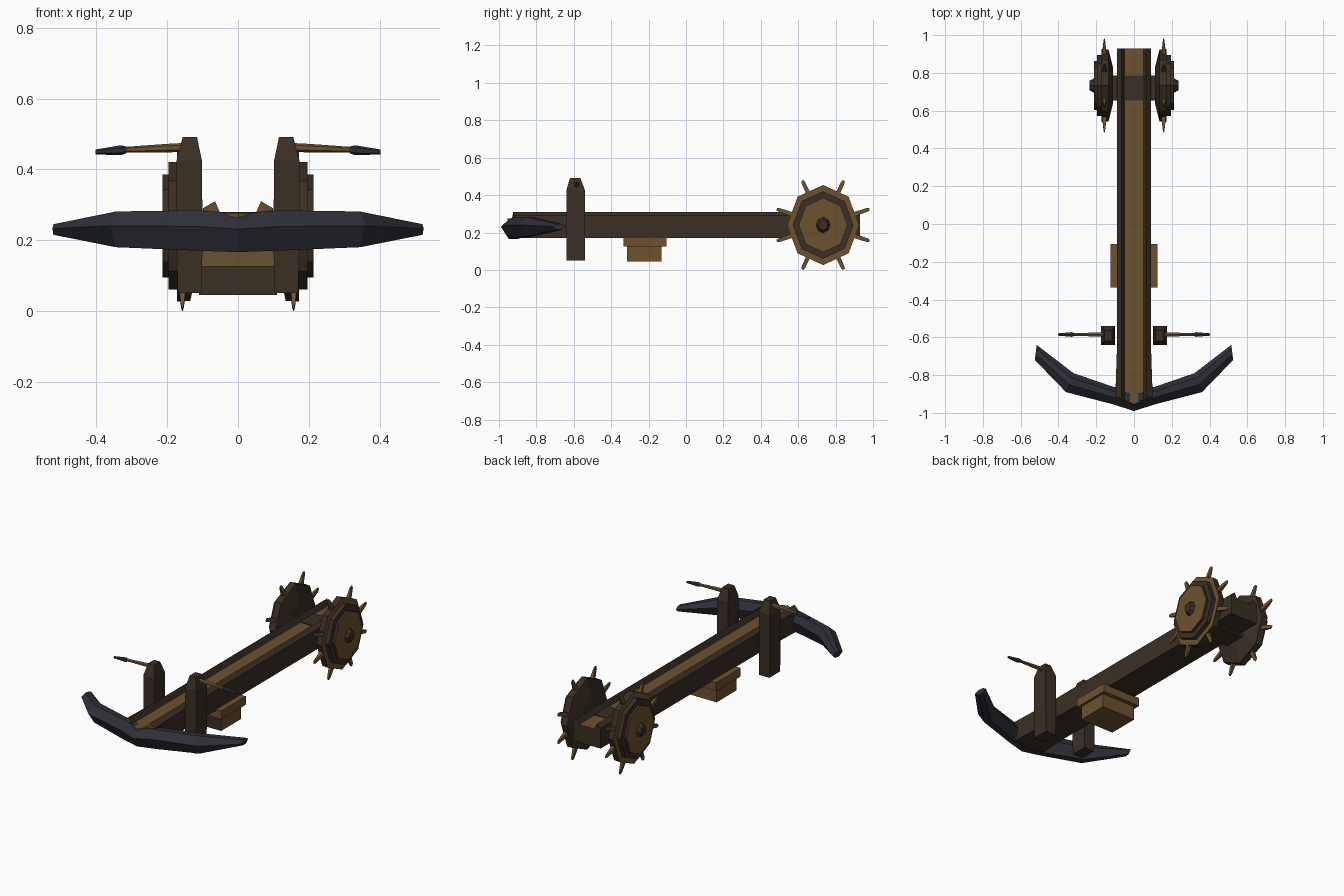
import bpy, bmesh, math
from mathutils import Vector

if "Cube" in bpy.data.objects:
    bpy.data.objects.remove(bpy.data.objects["Cube"])


def mat(name, rgb):
    m = bpy.data.materials.new(name)
    m.diffuse_color = (*rgb, 1)
    m.use_nodes = True
    m.node_tree.nodes["Principled BSDF"].inputs["Base Color"].default_value = m.diffuse_color
    return m


DARK = mat("dark_wood", (0.042, 0.028, 0.018))
TAN = mat("light_wood", (0.155, 0.085, 0.028))
IRON = mat("blue_iron", (0.028, 0.029, 0.040))


def make(name, bm, mats):
    bmesh.ops.recalc_face_normals(bm, faces=bm.faces[:])
    me = bpy.data.meshes.new(name)
    bm.to_mesh(me)
    bm.free()
    for m in mats:
        me.materials.append(m)
    ob = bpy.data.objects.new(name, me)
    bpy.context.collection.objects.link(ob)
    return ob


def loft(rings, mats, name, rule=None, caps=(0, 0)):
    """Skin a list of equal-length rings; rule(ring, side) gives the material."""
    bm = bmesh.new()
    vs = [[bm.verts.new(p) for p in r] for r in rings]
    n = len(rings[0])
    for i in range(len(vs) - 1):
        for j in range(n):
            k = (j + 1) % n
            f = bm.faces.new((vs[i][j], vs[i][k], vs[i + 1][k], vs[i + 1][j]))
            f.material_index = rule(i, j) if rule else 0
    bm.faces.new(vs[0]).material_index = caps[0]
    bm.faces.new(vs[-1]).material_index = caps[1]
    return make(name, bm, mats)


def rect(x0, x1, y0, y1, z):
    return [(x0, y0, z), (x1, y0, z), (x1, y1, z), (x0, y1, z)]


def poly_x(x, y, z, r, n=6):
    """Regular ring facing along x."""
    return [(x, y + r * math.sin(2 * math.pi * j / n), z + r * math.cos(2 * math.pi * j / n))
            for j in range(n)]


# Main beam: grooved section, slightly flared and pointed at the front
half = [(0.09, 0.17), (0.09, 0.29), (0.065, 0.31), (0.05, 0.276)]
section = half + [(-x, z) for x, z in reversed(half)]
back = [(x, 0.93, z) for x, z in section]
middle = [(x, -0.65, z) for x, z in section]
front = [(x * (1.1 if abs(x) > 0.08 else 1), -0.95 + 0.4 * abs(x), z) for x, z in section]
loft([back, middle, front], [DARK, TAN], "beam",
     lambda i, j: 1 if j == 3 else 0, (0, 1))
# Pointed front end of the groove floor
loft([[(-0.05, -0.93, z), (0, -0.955, z), (0.05, -0.93, z), (0, -0.9, z)]
      for z in (0.18, 0.276)], [TAN], "groove_tip")

# Bow: hexagonal section swept through stations (x, front y, back y, low z, high z)
stations = [(0, -0.99, -0.87, 0.166, 0.274), (0.11, -0.955, -0.862, 0.170, 0.284),
            (0.36, -0.89, -0.79, 0.180, 0.281), (0.525, -0.72, -0.64, 0.215, 0.245)]
rings = []
for s, (x, yf, yb, zl, zh) in [(-1, p) for p in reversed(stations[1:])] + [(1, p) for p in stations]:
    zm = zl + 0.6 * (zh - zl)
    ring = []
    for t, z in ((0, zm), (0.4, zh), (0.75, zh), (1, zm), (0.75, zl), (0.35, zl)):
        xi = x - t * (0.04 if 0.3 < x < 0.4 else 0.01 if x > 0.4 else 0)
        ring.append((s * xi, yf + t * (yb - yf), z))
    rings.append(ring)
loft(rings, [IRON], "bow")

# Stepped block under the beam, dark on its front face
loft([rect(-0.125, 0.125, -0.335, -0.105, z) for z in (0.125, 0.175)], [TAN], "block_plate")
loft([rect(-0.11, 0.11, -0.315, -0.13, z) for z in (0.045, 0.125)], [TAN, DARK], "block_base",
     lambda i, j: 1 if j == 0 else 0)

# Axle housing at the back
loft([rect(-0.115, 0.115, 0.655, 0.785, z) for z in (0.16, 0.28)], [DARK], "axle")

WY, WZ = 0.733, 0.24
# Wheel profile (x, radius) and the colour of each step
profile = [(0.11, 0.10), (0.135, 0.212), (0.172, 0.214), (0.172, 0.18), (0.197, 0.18),
           (0.197, 0.145), (0.213, 0.145), (0.213, 0.042), (0.235, 0.028)]
step_colour = [0, 0, 1, 0, 0, 0, 1, 0]

for s, side in ((-1, "left"), (1, "right")):
    # Post with a tapered top
    levels = [(0.103, 0.170, -0.64, -0.54, 0.05), (0.100, 0.174, -0.64, -0.54, 0.20),
              (0.102, 0.174, -0.64, -0.54, 0.425), (0.116, 0.156, -0.62, -0.565, 0.492)]
    loft([rect(s * a, s * b, c, d, z) for a, b, c, d, z in levels], [DARK], side + "_post")

    # Arm and its iron tip
    loft([poly_x(s * x, -0.585, z, r) for x, z, r in
          ((0.14, 0.462, 0.013), (0.20, 0.460, 0.012), (0.325, 0.455, 0.008))],
         [TAN], side + "_arm")
    loft([poly_x(s * x, -0.585, z, r) for x, z, r in
          ((0.315, 0.455, 0.009), (0.33, 0.454, 0.014), (0.403, 0.449, 0.007))],
         [IRON], side + "_arm_tip")

    # Stepped eight-sided wheel
    rings = []
    for x, r in profile:
        rings.append([(s * x, WY + (p[1]) * 0.90, WZ + p[2])
                      for p in poly_x(0, 0, 0, r, 8)])
    loft(rings, [DARK, TAN], side + "_wheel", lambda i, j: step_colour[i])

    # Spikes around the rim, thinning to an edge
    angles = [a * math.pi / 180 for b in (19, 65) for a in (b, -b, 180 - b, 180 + b)]
    for n, a in enumerate(angles):
        d = Vector((0, math.cos(a), math.sin(a)))
        w = Vector((0, -d.z, d.y))
        c = Vector((s * 0.157, WY, WZ))
        rings = []
        for r, hw, ht in ((0.16, 0.012, 0.014), (0.25, 0.010, 0.004), (0.262, 0.006, 0.001)):
            u = Vector((ht, 0, 0))
            m = c + d * r
            rings.append([m - w * hw - u, m + w * hw - u, m + w * hw + u, m - w * hw + u])
        loft(rings, [TAN], f"{side}_wheel_spike_{n + 1}")
